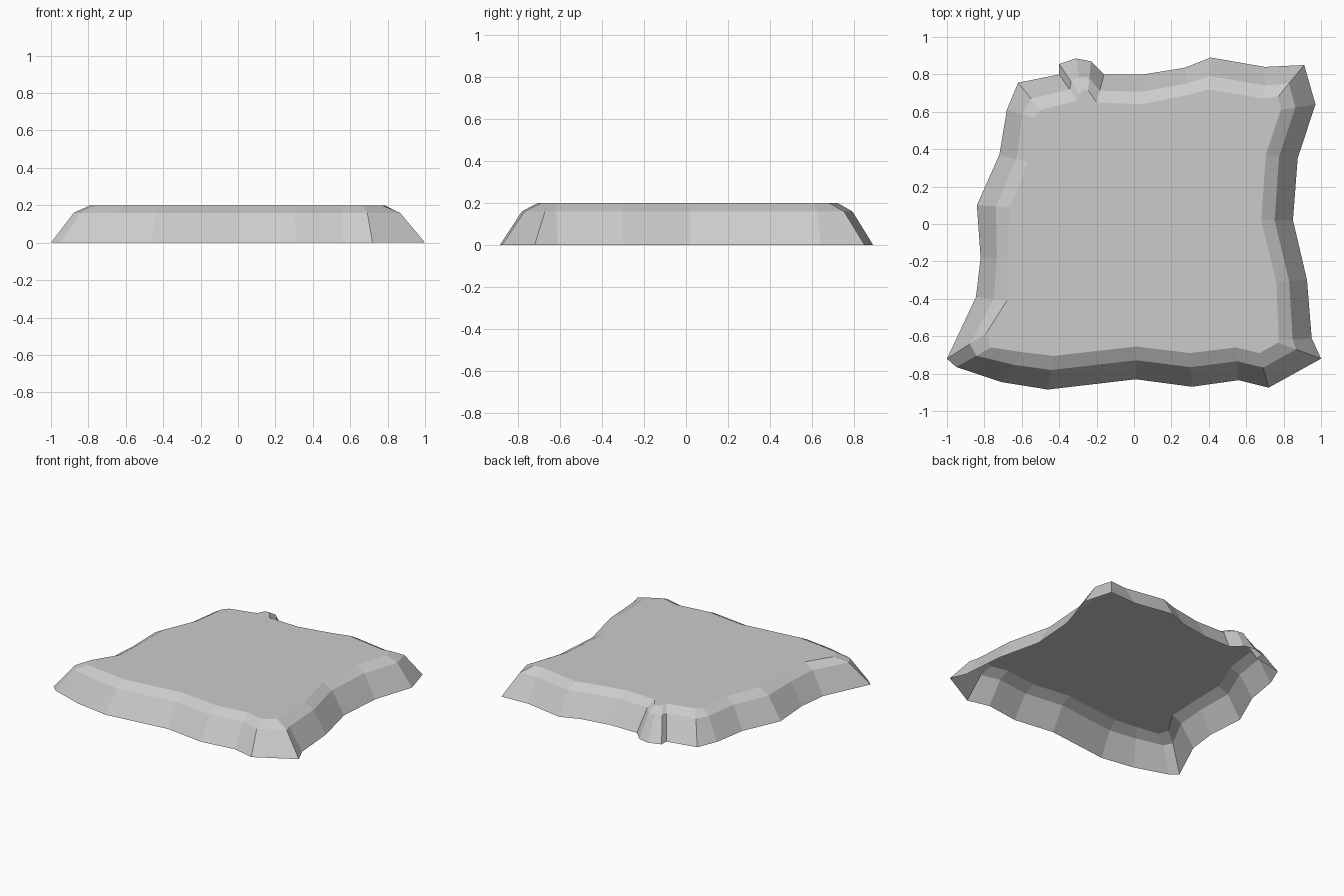
import bpy, bmesh

# Rim stations, counter-clockwise: foot x, foot y, top edge x, top edge y
RIM = [
    (-1.0, -.72, -.79, -.585), (-.95, -.765, -.765, -.66),      # front
    (-.71, -.845, -.60, -.685), (-.46, -.885, -.43, -.705),
    (.01, -.83, .015, -.655), (.31, -.87, .30, -.69),
    (.56, -.835, .545, -.66), (.72, -.875, .67, -.69),
    (1.0, -.72, .77, -.635), (.95, -.61, .775, -.62),           # right
    (.925, -.30, .76, -.31), (.85, .02, .68, .02),
    (.875, .35, .705, .37), (.97, .64, .785, .61),
    (.91, .85, .77, .68), (.70, .84, .70, .67),                 # back
    (.41, .89, .40, .72), (.27, .835, .29, .69),
    (.05, .80, .04, .64), (-.16, .80, -.20, .65),
    (-.23, .87, -.245, .715), (-.31, .885, -.28, .715),         # jutting chip
    (-.40, .855, -.29, .69), (-.40, .80, -.305, .66),
    (-.62, .755, -.50, .61), (-.68, .61, -.535, .57),           # left
    (-.72, .37, -.565, .33), (-.84, .10, -.665, .09),
    (-.82, -.18, -.67, -.18), (-.845, -.39, -.68, -.41),
]
# Height of each ring and how far it lies from foot to top edge
RINGS = [(0.0, 0.0), (0.16, 0.58), (0.2, 1.0)]

stone = bpy.data.materials.new("stone grey")
stone.diffuse_color = (0.6, 0.6, 0.6, 1)

# Slab shell: sloped wall, bevel band and flat top, open underneath
bm = bmesh.new()
rings = [[bm.verts.new((a + (c - a) * t, b + (d - b) * t, z)) for a, b, c, d in RIM]
         for z, t in RINGS]
n = len(RIM)
for low, high in zip(rings, rings[1:]):
    for i in range(n):
        j = (i + 1) % n
        bm.faces.new((low[i], low[j], high[j], high[i]))
top = bm.faces.new(rings[-1])
bmesh.ops.triangulate(bm, faces=[top])

mesh = bpy.data.meshes.new("stone_slab")
bm.to_mesh(mesh)
bm.free()
mesh.materials.append(stone)
slab = bpy.data.objects.new("stone_slab", mesh)
bpy.context.collection.objects.link(slab)
